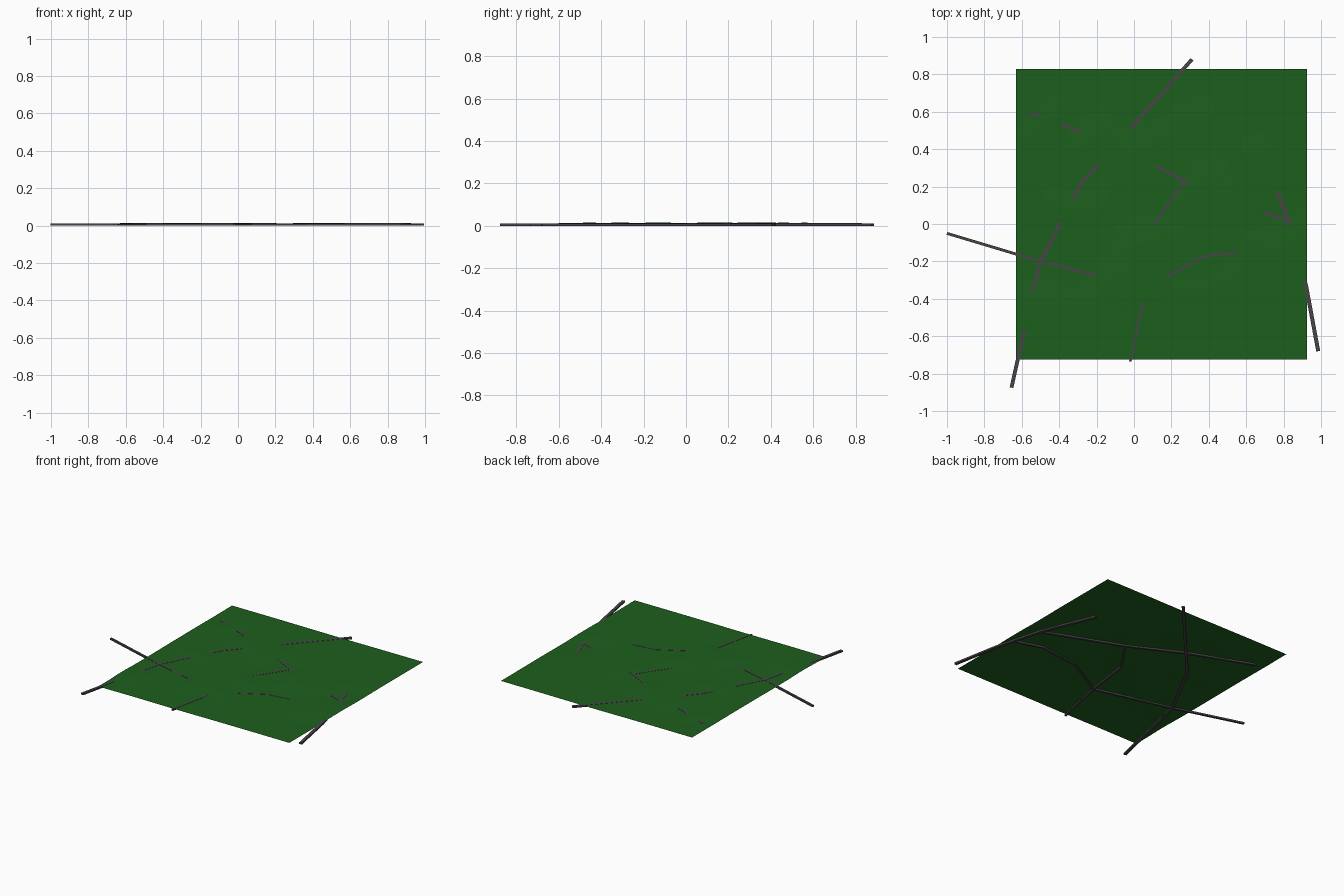
import bpy, bmesh
from mathutils import Vector

if "Cube" in bpy.data.objects:
    bpy.data.objects.remove(bpy.data.objects["Cube"])


def material(name, rgb):
    m = bpy.data.materials.new(name)
    m.diffuse_color = (*rgb, 1)
    m.use_nodes = True
    m.node_tree.nodes["Principled BSDF"].inputs["Base Color"].default_value = m.diffuse_color
    return m


GREEN = material("grass", (0.012, 0.115, 0.012))
ASPHALT = material("asphalt", (0.065, 0.06, 0.065))
ROAD_TOP = 0.012


def make_object(name, bm, mat):
    bmesh.ops.recalc_face_normals(bm, faces=bm.faces)
    me = bpy.data.meshes.new(name)
    bm.to_mesh(me)
    bm.free()
    me.materials.append(mat)
    ob = bpy.data.objects.new(name, me)
    bpy.context.collection.objects.link(ob)
    return ob


def road(name, pts, width):
    """Flat slab swept along a polyline with mitred bends."""
    p = [Vector(q) for q in pts]
    bm = bmesh.new()
    rings = []
    for i, q in enumerate(p):
        a = (q - p[i - 1]).normalized() if i else (p[1] - q).normalized()
        b = (p[i + 1] - q).normalized() if i < len(p) - 1 else a
        t = (a + b).normalized()
        n = Vector((-t.y, t.x)) * (width / 2 / max(t.dot(a), 0.5))
        rings.append([bm.verts.new((q.x + s * n.x, q.y + s * n.y, z))
                      for s, z in ((1, 0), (-1, 0), (-1, ROAD_TOP), (1, ROAD_TOP))])
    for r, s in zip(rings, rings[1:]):
        for k in range(4):
            bm.faces.new((r[k], r[(k + 1) % 4], s[(k + 1) % 4], s[k]))
    bm.faces.new(rings[0])
    bm.faces.new(rings[-1])
    make_object(name, bm, ASPHALT)


# Road network
road("east_road", [(0.985, -0.68), (0.92, -0.33), (0.825, 0.02), (0.775, 0.15),
                   (0.67, 0.40)], 0.021)
road("north_west_road", [(0.31, 0.88), (-0.10, 0.42), (-0.28, 0.22), (-0.50, -0.20),
                         (-0.54, -0.36), (-0.655, -0.875)], 0.020)
road("middle_road", [(0.825, 0.015), (0.27, 0.232), (-0.10, 0.42), (-0.56, 0.60)], 0.017)
road("west_road", [(-1.0, -0.05), (-0.50, -0.20), (-0.20, -0.277), (0.065, -0.345)], 0.015)
road("south_link_road", [(0.065, -0.345), (0.37, -0.173), (0.68, -0.135), (0.89, -0.20)], 0.014)
road("south_road", [(0.065, -0.345), (-0.02, -0.735)], 0.013)
road("centre_link_road", [(0.27, 0.232), (0.11, 0.0), (0.065, -0.345)], 0.014)

# Terrain: gently rolling sheet, low where roads surface, high where they are buried
LOW = [(0.2, 0.75), (0.05, 0.57), (-0.34, 0.51), (-0.54, 0.59), (-0.23, 0.27), (-0.30, 0.18),
       (-0.42, -0.04), (-0.49, -0.18), (-0.3, -0.25), (-0.61, -0.16), (-0.52, -0.28),
       (0.2, 0.27), (0.25, 0.21), (0.16, 0.08), (0.25, -0.24), (0.37, -0.17), (0.5, -0.16),
       (0.03, -0.48), (0, -0.66), (0.8, 0.08), (0.75, 0.035), (0.92, -0.45), (-0.61, -0.67)]
HIGH = [(-0.36, 0.075), (-0.12, 0.39), (-0.2, 0.46), (-0.46, 0.56), (0.02, 0.36), (0.35, 0.2),
        (0.5, 0.14), (0.63, 0.09), (0.09, -0.12), (0.07, -0.33), (-0.07, -0.31), (0.63, -0.14),
        (0.75, -0.15), (0.86, -0.1), (0.72, 0.28), (-0.56, -0.45)]


def height(x, y):
    total = weight = 0
    for pts, z in ((LOW, 0.0105), (HIGH, 0.0145)):
        for a, b in pts:
            w = 1 / ((x - a) ** 2 + (y - b) ** 2 + 1e-4) ** 1.5
            total += w * z
            weight += w
    return total / weight


bm = bmesh.new()
bmesh.ops.create_grid(bm, x_segments=48, y_segments=48, size=0.7775)
for v in bm.verts:
    v.co.x += 0.1475
    v.co.y += 0.0525
    v.co.z = height(v.co.x, v.co.y)
for f in bm.faces:
    f.smooth = True
make_object("terrain", bm, GREEN)
